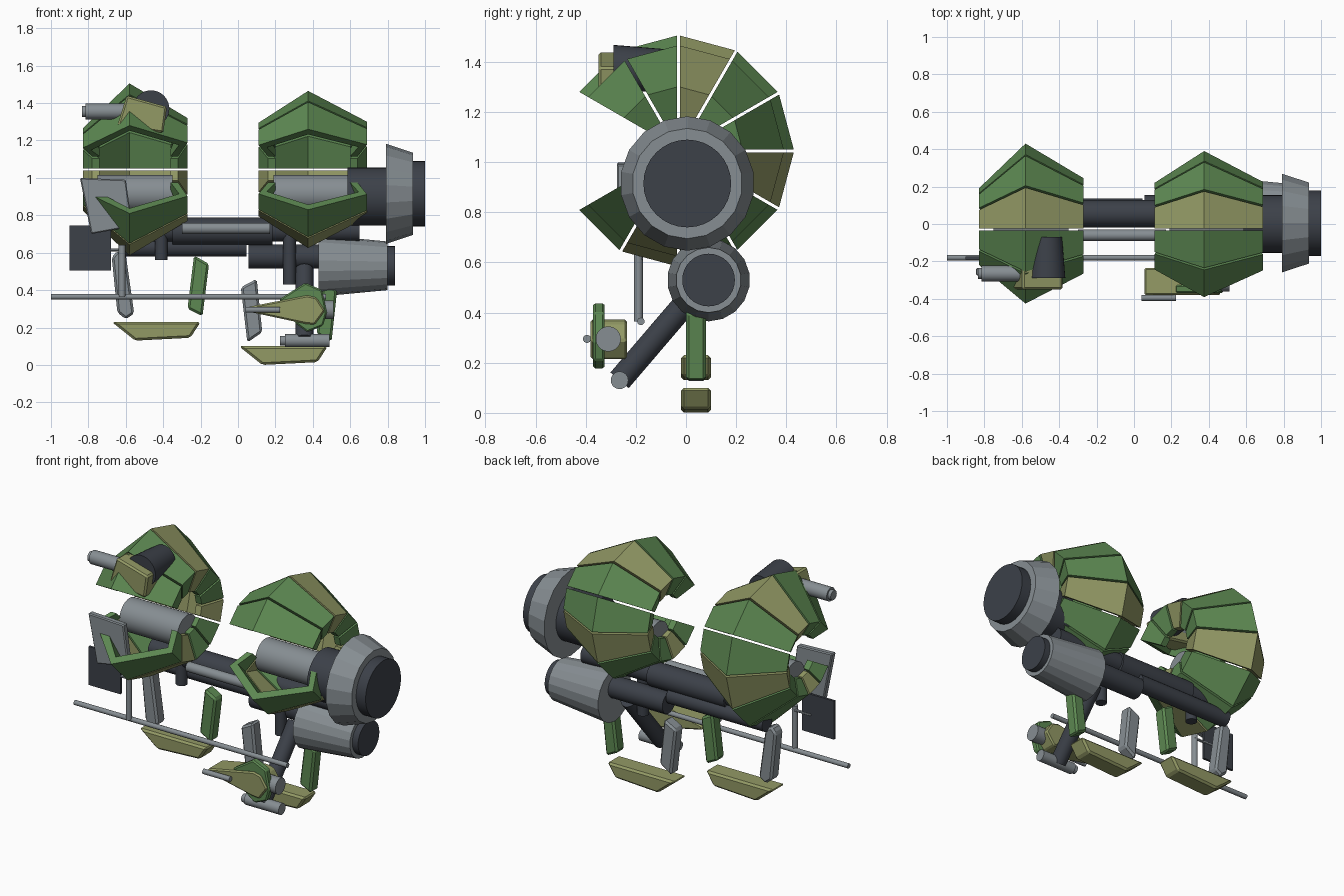
import bpy, bmesh, math
from mathutils import Vector

if "Cube" in bpy.data.objects:
    bpy.data.objects.remove(bpy.data.objects["Cube"])


def material(name, rgb):
    m = bpy.data.materials.new(name)
    m.diffuse_color = (*rgb, 1)
    m.use_nodes = True
    m.node_tree.nodes["Principled BSDF"].inputs["Base Color"].default_value = m.diffuse_color
    return m


GREEN = material("leaf green", (0.11, 0.25, 0.085))
OLIVE = material("olive", (0.29, 0.32, 0.13))
GREY = material("steel grey", (0.24, 0.27, 0.29))
DARK = material("dark metal", (0.045, 0.052, 0.066))


def finish(bm, name, mat, bevel=0.0, smooth=None):
    bmesh.ops.recalc_face_normals(bm, faces=bm.faces)
    me = bpy.data.meshes.new(name)
    bm.to_mesh(me)
    bm.free()
    me.materials.append(mat)
    ob = bpy.data.objects.new(name, me)
    bpy.context.collection.objects.link(ob)
    if bevel:
        mod = ob.modifiers.new("bevel", 'BEVEL')
        mod.width = bevel
        mod.segments = 1
    if smooth:
        bpy.ops.object.select_all(action='DESELECT')
        bpy.context.view_layer.objects.active = ob
        ob.select_set(True)
        bpy.ops.object.shade_smooth_by_angle(angle=math.radians(smooth))
    return ob


def tube(name, a, b, r1, mat, r2=None, sides=32, flat=False):
    """Cylinder or cone from point a (radius r1) to point b (radius r2)."""
    a, b = Vector(a), Vector(b)
    d = b - a
    bm = bmesh.new()
    bmesh.ops.create_cone(bm, cap_ends=True, segments=sides, radius1=r1,
                          radius2=r1 if r2 is None else r2, depth=d.length)
    turn = d.to_track_quat('Z', 'Y').to_matrix().to_4x4()
    bmesh.ops.transform(bm, matrix=turn, verts=bm.verts)
    bmesh.ops.translate(bm, vec=(a + b) / 2, verts=bm.verts)
    return finish(bm, name, mat, smooth=None if flat else 30)


def xtube(name, x0, x1, y, z, r, mat, r2=None, **kw):
    return tube(name, (x0, y, z), (x1, y, z), r, mat, r2, **kw)


def slab(name, outline, y0, y1, mat, bevel=0.0):
    """Front outline in x, z extruded between two depths."""
    bm = bmesh.new()
    front = [bm.verts.new((x, y0, z)) for x, z in outline]
    back = [bm.verts.new((x, y1, z)) for x, z in outline]
    bm.faces.new(front)
    bm.faces.new(back[::-1])
    n = len(outline)
    for i in range(n):
        j = (i + 1) % n
        bm.faces.new((front[i], front[j], back[j], back[i]))
    return finish(bm, name, mat, bevel)


def shell_segment(name, cx, profile, deg, mat):
    """Ridged armour plate: x, r profile swept 30 degrees around the x axis."""
    bm = bmesh.new()
    rings = []
    for ang, side in ((deg, 1), (deg + 30, -1)):
        t = math.radians(ang)
        gap = 0.006 * side
        rings.append([bm.verts.new((cx + x,
                                    -0.03 + r * math.cos(t) - gap * math.sin(t),
                                    1.045 + r * math.sin(t) + gap * math.cos(t)))
                      for x, r in profile])
    a, b = rings
    n = len(profile)
    # end caps split into strips between outer and inner profile
    for ring in rings:
        for i in range(n // 2 - 1):
            bm.faces.new((ring[i], ring[i + 1], ring[n - 2 - i], ring[n - 1 - i]))
    for i in range(n):
        j = (i + 1) % n
        bm.faces.new((a[i], a[j], b[j], b[i]))
    return finish(bm, name, mat)


# Two segmented shells, open at the front
for side, cx, ridge, (xl, rl), (xr, rr) in (
        ("left", -0.58, 0.46, (-0.25, 0.22), (0.31, 0.275)),
        ("right", 0.375, 0.42, (-0.265, 0.25), (0.315, 0.255))):
    outer = [(xl + 0.05, 0.13), (xl, rl), (0, ridge), (xr, rr), (xr - 0.05, 0.13)]
    inner = [(xr - 0.09, 0.13), (xr - 0.045, rr - 0.025), (0, ridge - 0.055),
             (xl + 0.045, rl - 0.025), (xl + 0.09, 0.13)]
    for k in range(10):
        deg = (210 + 30 * k) % 360
        olive = deg in (60, 240, 330)
        shell_segment(f"{side}_shell_plate_{k}", cx, outer + inner, deg,
                      OLIVE if olive else GREEN)

# Cores inside the shells
xtube("left_core", -0.75, -0.35, 0, 0.915, 0.1, GREY)
xtube("right_core", 0.19, 0.6, 0, 0.915, 0.1, GREY)

# Upper engine
xtube("engine_neck", 0.585, 0.8, 0, 0.9, 0.155, DARK)
xtube("engine_bell", 0.79, 0.935, 0.005, 0.915, 0.268, GREY, 0.22, sides=18, flat=True)
xtube("engine_exhaust", 0.93, 1.0, 0.005, 0.915, 0.175, DARK)

# Lower engine
xtube("lower_engine_neck", 0.055, 0.45, 0.09, 0.58, 0.065, DARK)
xtube("lower_engine_bell", 0.43, 0.8, 0.09, 0.53, 0.165, GREY, 0.13, sides=18, flat=True)
xtube("lower_engine_exhaust", 0.79, 0.84, 0.09, 0.53, 0.105, DARK)

# Connecting beams
xtube("main_beam", -0.62, 0.65, 0.055, 0.72, 0.06, DARK)
xtube("main_beam_sleeve", -0.35, 0.185, 0.055, 0.715, 0.073, DARK)
xtube("lower_beam", -0.62, 0.045, 0.085, 0.63, 0.05, DARK)
xtube("front_pipe", -0.3, 0.17, -0.06, 0.73, 0.03, GREY)
tube("left_post", (-0.41, 0.03, 0.56), (-0.41, 0.03, 0.74), 0.034, DARK)
tube("right_post", (0.275, 0.03, 0.43), (0.275, 0.03, 0.72), 0.034, DARK)
tube("weapon_arm", (0.355, 0.06, 0.51), (0.355, -0.265, 0.13), 0.048, DARK)

# Legs and skids
slab("left_outer_leg", [(-0.675, 0.575), (-0.645, 0.61), (-0.6, 0.59), (-0.555, 0.275),
                        (-0.6, 0.245), (-0.645, 0.28)], 0, 0.08, GREY, 0.012)
slab("left_inner_leg", [(-0.235, 0.585), (-0.155, 0.54), (-0.19, 0.26), (-0.27, 0.3)],
     0, 0.08, GREEN, 0.012)
slab("right_inner_leg", [(0.015, 0.415), (0.1, 0.46), (0.13, 0.175), (0.05, 0.12)],
     0, 0.08, GREY, 0.012)
slab("right_outer_leg", [(0.455, 0.44), (0.53, 0.4), (0.5, 0.125), (0.42, 0.165)],
     0, 0.08, GREEN, 0.012)
for side, dx, dz in (("left", -0.675, 0.13), ("right", 0.005, 0)):
    slab(side + "_skid", [(dx, dz + 0.1), (dx + 0.475, dz + 0.1), (dx + 0.42, dz + 0.015),
                          (dx + 0.125, dz)], -0.02, 0.1, OLIVE, 0.012)

# Long rod with post, link and dark panel
xtube("long_rod", -1.0, 0.47, -0.18, 0.365, 0.015, GREY, sides=16)
tube("rod_post", (-0.62, -0.19, 0.365), (-0.62, -0.19, 0.64), 0.018, GREY, sides=16)
xtube("panel_link", -0.74, -0.61, -0.18, 0.615, 0.008, GREY, sides=12)
slab("dark_panel", [(-0.9, 0.505), (-0.68, 0.505), (-0.68, 0.745), (-0.9, 0.745)],
     -0.19, -0.175, DARK)
slab("grey_panel", [(-0.845, 1.0), (-0.6, 0.99), (-0.565, 0.74), (-0.785, 0.7)],
     -0.275, -0.235, GREY, 0.006)

# Upper gun
xtube("upper_barrel", -0.815, -0.56, -0.265, 1.355, 0.042, GREY)
xtube("upper_barrel_tip", -0.835, -0.8, -0.265, 1.355, 0.03, GREY)
slab("upper_gun_body", [(-0.645, 1.28), (-0.595, 1.44), (-0.38, 1.38), (-0.4, 1.24)],
     -0.35, -0.23, OLIVE, 0.01)
tube("upper_gun_drum", (-0.465, -0.29, 1.37), (-0.465, -0.07, 1.37), 0.098, DARK, 0.08)

# Lower gun cluster
slab("lower_gun_body", [(0.055, 0.285), (0.055, 0.31), (0.37, 0.372), (0.42, 0.36),
                        (0.465, 0.29), (0.41, 0.215), (0.36, 0.22)],
     -0.38, -0.235, OLIVE, 0.008)
slab("lower_gun_guard", [(0.22, 0.35), (0.36, 0.44), (0.45, 0.4), (0.475, 0.28),
                         (0.455, 0.21), (0.37, 0.175), (0.31, 0.22)],
     -0.37, -0.325, GREEN, 0.008)
xtube("lower_gun_rear", 0.4, 0.51, -0.31, 0.295, 0.05, GREY)
xtube("lower_gun_barrel", 0.04, 0.225, -0.395, 0.295, 0.016, GREY, sides=16)
xtube("arm_barrel", 0.25, 0.49, -0.265, 0.13, 0.035, GREY)
xtube("arm_barrel_tip", 0.225, 0.26, -0.265, 0.13, 0.026, GREY)
